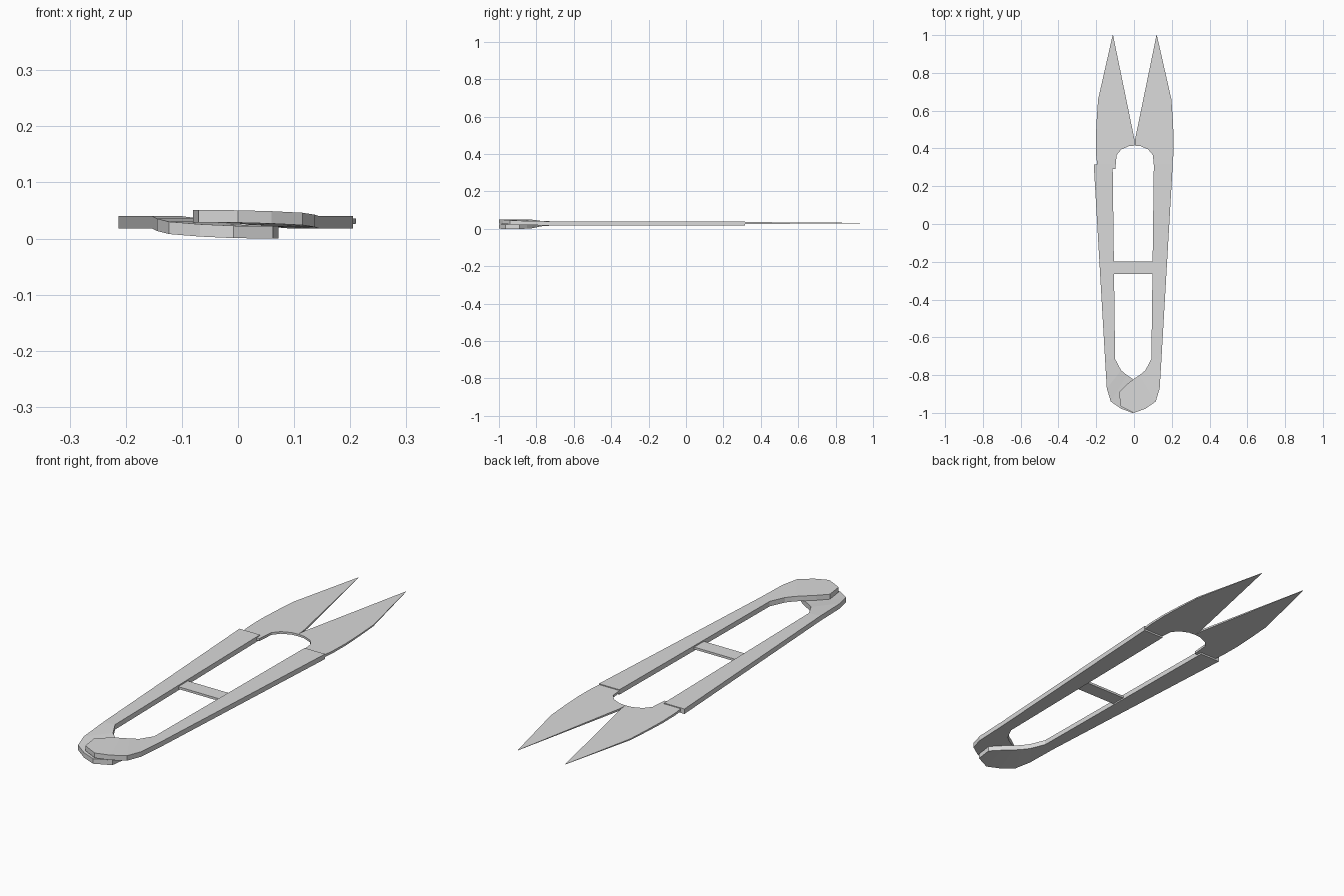
import bpy
import bmesh

cube = bpy.data.objects.get("Cube")
if cube:
    bpy.data.objects.remove(cube, do_unlink=True)

steel = bpy.data.materials.new("steel_grey")
steel.use_nodes = True
grey = (0.7, 0.7, 0.7, 1)
steel.diffuse_color = grey
steel.node_tree.nodes["Principled BSDF"].inputs["Base Color"].default_value = grey


def make_strip(name, stations, heights):
    """Solid strip through (outer, inner, bend) stations; heights(y, bend) gives bottom, top."""
    bm = bmesh.new()
    rings = []
    for outer, inner, bend in stations:
        corners = []
        for (x, y), order in ((outer, (0, 1)), (inner, (1, 0))):
            z = heights(y, bend)
            corners += [bm.verts.new((x, y, z[i])) for i in order]
        rings.append(corners)
    for a, b in zip(rings, rings[1:]):
        for i in range(4):
            j = (i + 1) % 4
            bm.faces.new((a[i], a[j], b[j], b[i]))
    bm.faces.new(rings[0])
    bm.faces.new(rings[-1])
    bmesh.ops.recalc_face_normals(bm, faces=bm.faces)
    mesh = bpy.data.meshes.new(name)
    bm.to_mesh(mesh)
    bm.free()
    mesh.materials.append(steel)
    obj = bpy.data.objects.new(name, mesh)
    bpy.context.collection.objects.link(obj)
    return obj


def mirrored(stations, centre):
    return [((2 * centre - o[0], o[1]), (2 * centre - i[0], i[1]), t)
            for o, i, t in stations]


# Handle: straight arm, then a curled tail that bends up or down
handle = [
    ((0.205, 0.315), (0.105, 0.315), 0),
    ((0.145, -0.72), (0.092, -0.715), 0),
    ((0.136, -0.87), (0.06, -0.775), 0.25),
    ((0.115, -0.94), (0.03, -0.8), 0.55),
    ((0.06, -0.978), (0, -0.82), 0.8),
    ((0, -1), (-0.04, -0.85), 0.95),
    ((-0.07, -0.965), (-0.08, -0.89), 1),
]


def handle_heights(drop):
    return lambda y, t: (0.018 + drop * t, 0.04 + drop * t)


make_strip("left_handle", handle, handle_heights(0.011))
make_strip("right_handle", mirrored(handle, -0.004), handle_heights(-0.018))

# Blade: rounded throat inside, then a straight cutting edge to the tip
blade = [
    ((0.2, 0.29), (0.107, 0.29), 0),
    ((0.208, 0.36), (0.1, 0.365), 0),
    ((0.21, 0.45), (0.075, 0.395), 0),
    ((0.208, 0.5), (0.035, 0.412), 0),
    ((0.205, 0.56), (0.004, 0.415), 0),
    ((0.198, 0.66), (0.006, 0.45), 0),
    ((0.121, 1), (0.119, 1), 0),
]


def blade_heights(y, t):
    half = 0.0005 + 0.005 * (1 - y) / 0.7
    return 0.031 - half, 0.031 + half


make_strip("left_blade", blade, blade_heights)
make_strip("right_blade", mirrored(blade, 0.004), blade_heights)

# Thin bar between the two arms
bar = [((x, -0.265), (x, -0.198), 0) for x in (-0.13, 0.12)]
make_strip("cross_bar", bar, lambda y, t: (0.024, 0.034))
